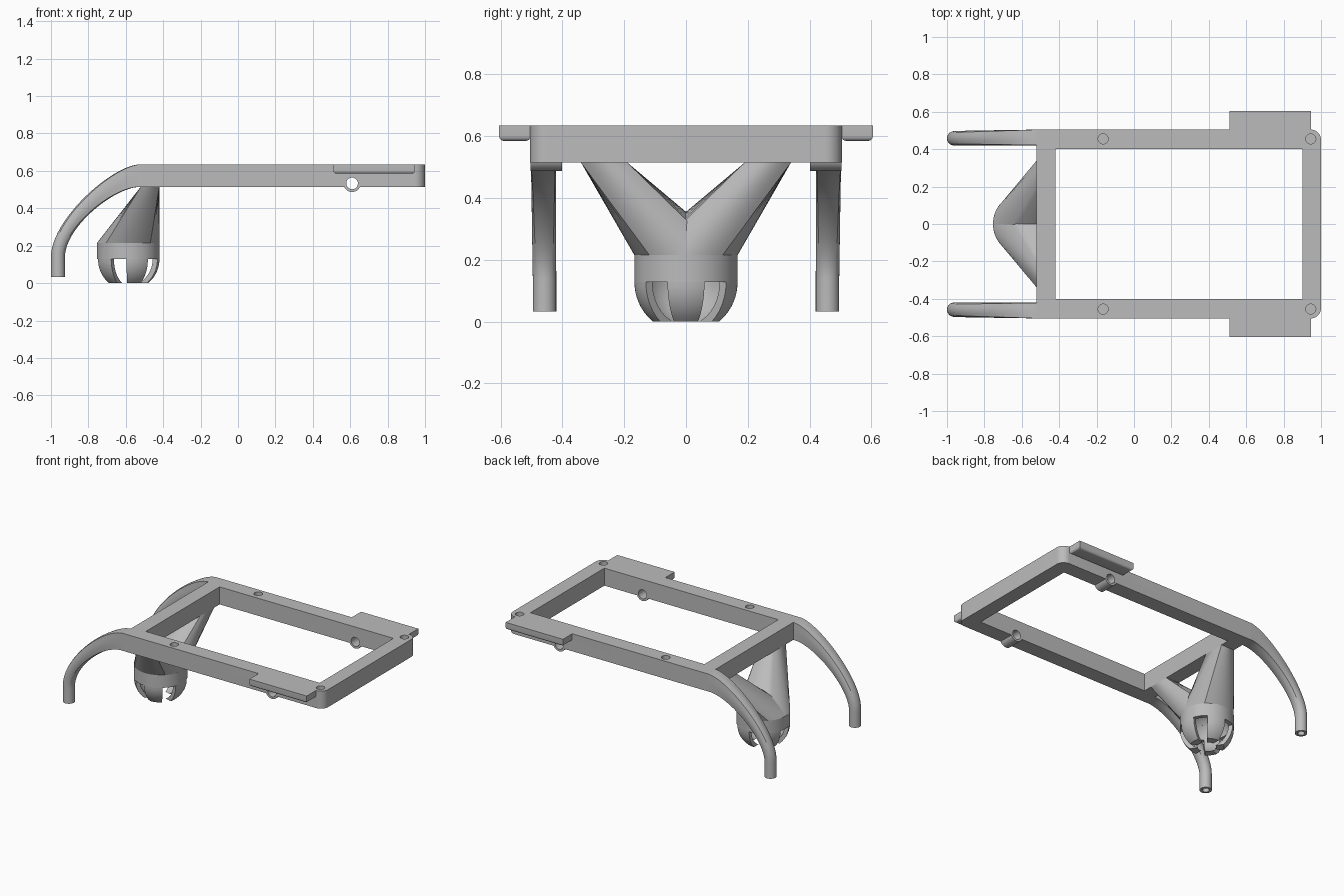
import bpy, bmesh, math
from mathutils import Vector, Matrix
from mathutils.geometry import interpolate_bezier

if "Cube" in bpy.data.objects:
    bpy.data.objects.remove(bpy.data.objects["Cube"], do_unlink=True)

grey = bpy.data.materials.new("plain_grey")
grey.use_nodes = True
COLOUR = (0.5, 0.5, 0.5, 1)
grey.diffuse_color = COLOUR
grey.node_tree.nodes["Principled BSDF"].inputs["Base Color"].default_value = COLOUR

# Main dimensions
TOP, BOTTOM = 0.635, 0.515
RAIL_Y, OUT_Y, IN_Y = 0.455, 0.505, 0.40
CUP_X, CUP_R, CAVITY_R = -0.587, 0.167, 0.14
BALL_Z, RIM_Z = 0.128, 0.215
SIDES = 48


def finish(name, bm):
    bmesh.ops.recalc_face_normals(bm, faces=bm.faces[:])
    mesh = bpy.data.meshes.new(name)
    bm.to_mesh(mesh)
    bm.free()
    obj = bpy.data.objects.new(name, mesh)
    bpy.context.collection.objects.link(obj)
    mesh.materials.append(grey)
    return obj


def activate(obj):
    bpy.ops.object.select_all(action="DESELECT")
    obj.select_set(True)
    bpy.context.view_layer.objects.active = obj


def smooth(obj):
    activate(obj)
    bpy.ops.object.shade_smooth_by_angle(angle=math.radians(30))


def cut(obj, cutters):
    """Subtract the cutters from obj, then remove them."""
    activate(obj)
    for c in cutters:
        c.hide_render = True
        mod = obj.modifiers.new("cut", "BOOLEAN")
        mod.operation, mod.solver, mod.object = "DIFFERENCE", "EXACT", c
        bpy.ops.object.modifier_apply(modifier=mod.name)
        bpy.data.objects.remove(c, do_unlink=True)


def box(name, lo, hi):
    bm = bmesh.new()
    bmesh.ops.create_cube(bm, size=1)
    lo, hi = Vector(lo), Vector(hi)
    for v in bm.verts:
        v.co = (lo + hi) / 2 + v.co * (hi - lo)
    return finish(name, bm)


def cylinder(name, centre, radius, depth, along_y=False):
    bm = bmesh.new()
    turn = Matrix.Rotation(math.pi / 2 if along_y else 0, 4, "X")
    bmesh.ops.create_cone(bm, cap_ends=True, segments=32, radius1=radius, radius2=radius,
                          depth=depth, matrix=Matrix.Translation(centre) @ turn)
    return finish(name, bm)


def loft(name, rings):
    """Skin a list of equal-length rings and cap both ends."""
    bm = bmesh.new()
    rows = [[bm.verts.new(p) for p in ring] for ring in rings]
    for a, b in zip(rows, rows[1:]):
        for i in range(len(a)):
            j = (i + 1) % len(a)
            bm.faces.new((a[i], a[j], b[j], b[i]))
    bm.faces.new(rows[0])
    bm.faces.new(rows[-1])
    return finish(name, bm)


def section(centre, u, v, roundness):
    """Ring between a rectangle (0) and an ellipse (1) with half axes u and v."""
    ring = []
    for k in range(SIDES):
        c, s = math.cos(math.tau * k / SIDES), math.sin(math.tau * k / SIDES)
        f = roundness + (1 - roundness) / max(abs(c), abs(s))
        ring.append(centre + u * c * f + v * s * f)
    return ring


def revolve(name, profile, start, end, steps):
    """Turn a closed (radius, z) profile about the cup axis."""
    full = end - start > 359
    rows = []
    bm = bmesh.new()
    for i in range(steps if full else steps + 1):
        a = math.radians(start + (end - start) * i / steps)
        rows.append([bm.verts.new((CUP_X + r * math.cos(a), r * math.sin(a), z))
                     for r, z in profile])
    pairs = list(zip(rows, rows[1:])) + ([(rows[-1], rows[0])] if full else [])
    for a, b in pairs:
        for i in range(len(profile)):
            j = (i + 1) % len(profile)
            bm.faces.new((a[i], a[j], b[j], b[i]))
    if not full:
        bm.faces.new(rows[0])
        bm.faces.new(rows[-1])
    smooth(finish(name, bm))


# Frame: plate with two rounded corners, window, screw holes and cross bores
R = 0.055
outline = [(-0.52, OUT_Y), (-0.52, -OUT_Y)]
for side in (-1, 1):
    arc = [(1 - R + R * math.cos(a), side * (OUT_Y - R + R * math.sin(a)))
           for a in (math.pi / 2 * i / 10 for i in range(11))]
    outline += arc[::side * -1] if side > 0 else arc[::-1]
# keep the outline running in one direction round the plate
outline = sorted(set(outline), key=lambda p: math.atan2(p[1], p[0] - 0.24))
frame = loft("frame", [[(x, y, z) for x, y in outline] for z in (BOTTOM, TOP)])
holes = [box("window_cutter", (-0.42, -IN_Y, 0.4), (0.90, IN_Y, 0.8))]
for x in (-0.165, 0.945):
    for y in (-RAIL_Y, RAIL_Y):
        holes.append(cylinder("screw_cutter", (x, y, TOP), 0.027, 0.16))
holes.append(cylinder("bore_cutter", (0.61, 0, 0.533), 0.031, 1.4, True))
cut(frame, holes)
smooth(frame)

for side, label in ((1, "back"), (-1, "front")):
    # Bored lug under the rail
    lug = cylinder(label + "_lug", (0.61, side * 0.4525, 0.533), 0.046, 0.103, True)
    cut(lug, [cylinder("bore_cutter", (0.61, 0, 0.533), 0.031, 1.4, True)])
    smooth(lug)

    # Side tab with rounded lower edges
    y0, y1 = sorted((side * 0.503, side * 0.605))
    tab = box(label + "_tab", (0.51, y0, 0.585), (0.945, y1, TOP))
    bm = bmesh.new()
    bm.from_mesh(tab.data)
    low = [e for e in bm.edges if all(v.co.z < 0.6 for v in e.verts)]
    bmesh.ops.bevel(bm, geom=low, offset=0.016, segments=5, profile=0.5, affect="EDGES")
    bm.to_mesh(tab.data)
    bm.free()
    smooth(tab)

    # Curved arm, square at the frame and round at the tip
    outer = interpolate_bezier(*(Vector(p) for p in (
        (-0.52, 0, TOP), (-0.67, 0, TOP), (-1, 0, 0.34), (-1, 0, 0.14))), 25)
    inner = interpolate_bezier(*(Vector(p) for p in (
        (-0.52, 0, BOTTOM), (-0.66, 0, BOTTOM), (-0.925, 0, 0.30), (-0.925, 0, 0.14))), 25)
    rings = []
    for i, (a, b) in enumerate(zip(outer, inner)):
        t = i / 24
        across = Vector((0, 0.042 - 0.004 * t, 0))
        middle = (a + b) / 2 + Vector((0, side * (0.463 - 0.005 * t), 0))
        rings.append(section(middle, (a - b) / 2, across, t))
    rings.append([p + Vector((0, 0, 0.033 - 0.14)) for p in rings[-1]])
    arm = loft(label + "_arm", rings)
    cut(arm, [cylinder("tip_cutter", (-0.9625, side * 0.458, 0.03), 0.022, 0.2)])
    smooth(arm)

    # Strut from the round cup rim to a rectangle under the crossbar
    X, Y = Vector((1, 0, 0)), Vector((0, 1, 0))
    base = section(Vector((CUP_X, 0, RIM_Z)), X * CUP_R, Y * CUP_R, 1)
    head = section(Vector((-0.47, side * 0.265, BOTTOM)), X * 0.05, Y * 0.075, 0)
    strut = loft(label + "_strut", [base, head])
    bm = bmesh.new()
    bmesh.ops.create_uvsphere(bm, u_segments=40, v_segments=20, radius=CAVITY_R,
                              matrix=Matrix.Translation((CUP_X, 0, BALL_Z)))
    cut(strut, [finish("ball_cutter", bm)])
    smooth(strut)


# Ball socket: solid collar above five curved fingers
def arc(radius, z_from, z_to, steps=8):
    zs = [z_from + (z_to - z_from) * i / steps for i in range(steps + 1)]
    return [(math.sqrt(radius ** 2 - (z - BALL_Z) ** 2), z) for z in zs]


revolve("cup_collar", [(CUP_R, BALL_Z), (CUP_R, RIM_Z)] + arc(CAVITY_R, RIM_Z, BALL_Z), 0, 360, 60)
finger = arc(CUP_R, BALL_Z, 0) + arc(CAVITY_R, 0, BALL_Z)
for i in range(5):
    revolve("cup_finger_%d" % (i + 1), finger, 72 * i - 21, 72 * i + 21, 14)
